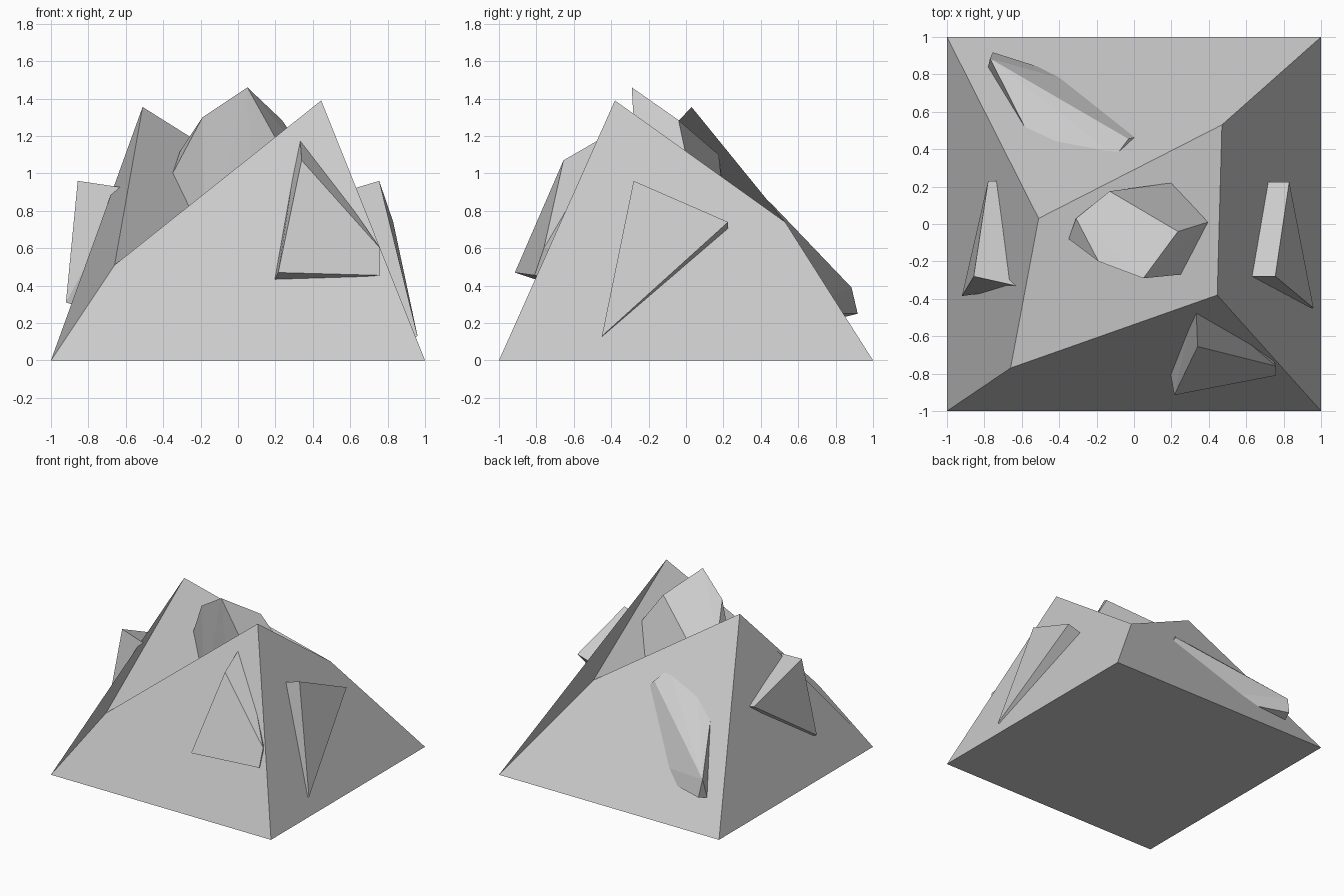
import bpy
import bmesh
from mathutils import Vector

default_cube = bpy.data.objects.get("Cube")
if default_cube:
    bpy.data.objects.remove(default_cube, do_unlink=True)

# One stone grey for everything
stone = bpy.data.materials.new("stone grey")
stone.use_nodes = True
grey = (0.6, 0.6, 0.6, 1)
stone.diffuse_color = grey
stone.node_tree.nodes["Principled BSDF"].inputs["Base Color"].default_value = grey


def add_object(name, bm):
    """Turn a bmesh into a scene object with the stone material."""
    bmesh.ops.recalc_face_normals(bm, faces=bm.faces)
    mesh = bpy.data.meshes.new(name)
    bm.to_mesh(mesh)
    bm.free()
    mesh.materials.append(stone)
    obj = bpy.data.objects.new(name, mesh)
    bpy.context.collection.objects.link(obj)
    return obj


def add_chunk(name, points):
    """A faceted stone wrapped tightly around its corner points."""
    bm = bmesh.new()
    for point in points:
        bm.verts.new(point)
    hull = bmesh.ops.convex_hull(bm, input=bm.verts[:])
    spare = {v for v in hull["geom_interior"] + hull["geom_unused"]
             if isinstance(v, bmesh.types.BMVert)}
    bmesh.ops.delete(bm, geom=list(spare), context="VERTS")
    bmesh.ops.dissolve_limit(bm, angle_limit=0.06,
                             verts=bm.verts[:], edges=bm.edges[:])
    return add_object(name, bm)


def add_slab(name, outer, inward):
    """A flat stone: an outer face pushed inward into the main rock."""
    inner = [Vector(p) + Vector(d) for p, d in zip(outer, inward)]
    return add_chunk(name, list(outer) + inner)


# Main rock: square footing and four uneven upper corners
corners = {
    "front_right": (-1, -1, 0), "front_left": (1, -1, 0),
    "back_left": (1, 1, 0), "back_right": (-1, 1, 0),
    "low_shoulder": (-0.66, -0.77, 0.51), "front_peak": (0.445, -0.38, 1.39),
    "back_shoulder": (0.47, 0.53, 0.74), "side_peak": (-0.51, 0.03, 1.355),
}
# Each facet folds along the line from its first to its third corner
facets = [
    ("front_right", "front_left", "front_peak", "low_shoulder"),
    ("back_left", "back_shoulder", "front_peak", "front_left"),
    ("back_right", "back_left", "back_shoulder", "side_peak"),
    ("front_right", "low_shoulder", "side_peak", "back_right"),
    ("low_shoulder", "front_peak", "back_shoulder", "side_peak"),
    ("front_right", "back_right", "back_left", "front_left"),
]
bm = bmesh.new()
verts = {name: bm.verts.new(place) for name, place in corners.items()}
for a, b, c, d in facets:
    bm.faces.new([verts[a], verts[b], verts[c]])
    bm.faces.new([verts[a], verts[c], verts[d]])
rock = add_object("main_rock", bm)

# Shade both halves of every facet as one flat plane
mesh = rock.data
mesh.shade_smooth()
normals = []
for i in range(0, len(mesh.polygons), 2):
    pair = mesh.polygons[i], mesh.polygons[i + 1]
    facing = sum((p.normal * p.area for p in pair), Vector()).normalized()
    normals += [facing] * sum(p.loop_total for p in pair)
mesh.normals_split_custom_set(normals)

# Slabs leaning on the left and right sides
add_slab("left_slab",
         [(0.755, -0.28, 0.96), (0.83, 0.225, 0.74), (0.96, -0.45, 0.13)],
         [(-0.3, 0, -0.09)] * 3)
add_slab("right_slab",
         [(-0.857, -0.28, 0.96), (-0.78, 0.23, 0.74), (-0.92, -0.385, 0.31)],
         [(0.27, -0.06, -0.04), (0.2, 0, -0.04), (0.2, 0.04, -0.06)])

# Slab on the front
add_slab("front_slab",
         [(0.34, -0.655, 1.07), (0.215, -0.915, 0.47),
          (0.76, -0.81, 0.455), (0.76, -0.76, 0.6)],
         [(-0.01, 0.26, 0.15), (-0.03, 0.18, -0.06),
          (-0.03, 0.12, 0), (-0.06, 0.12, 0)])

# Long ridge stone on the back
add_chunk("back_ridge", [
    (-0.77, 0.885, 0.39), (-0.03, 0.455, 0.84), (-0.755, 0.918, 0.25),
    (-0.78, 0.84, 0.23), (-0.51, 0.84, 0.25), (-0.38, 0.775, 0.34),
    (0.01, 0.465, 0.79), (-0.1, 0.36, 0.92), (-0.4, 0.42, 0.82),
    (-0.58, 0.51, 0.69), (-0.4, 0.5, 0.3),
])

# Crown stone sitting in the hollow at the top
add_chunk("crown_stone", [
    (0.05, -0.29, 1.46), (-0.19, -0.2, 1.3), (0.235, -0.04, 1.285),
    (-0.13, 0.175, 1.1), (-0.31, 0.03, 1.12), (-0.35, -0.08, 1.0),
    (0.395, 0.01, 1.05), (0.25, -0.27, 1.1), (0.2, 0.22, 0.68),
    (0.08, -0.25, 0.8), (-0.18, -0.18, 0.6), (-0.1, 0.1, 0.6),
])
